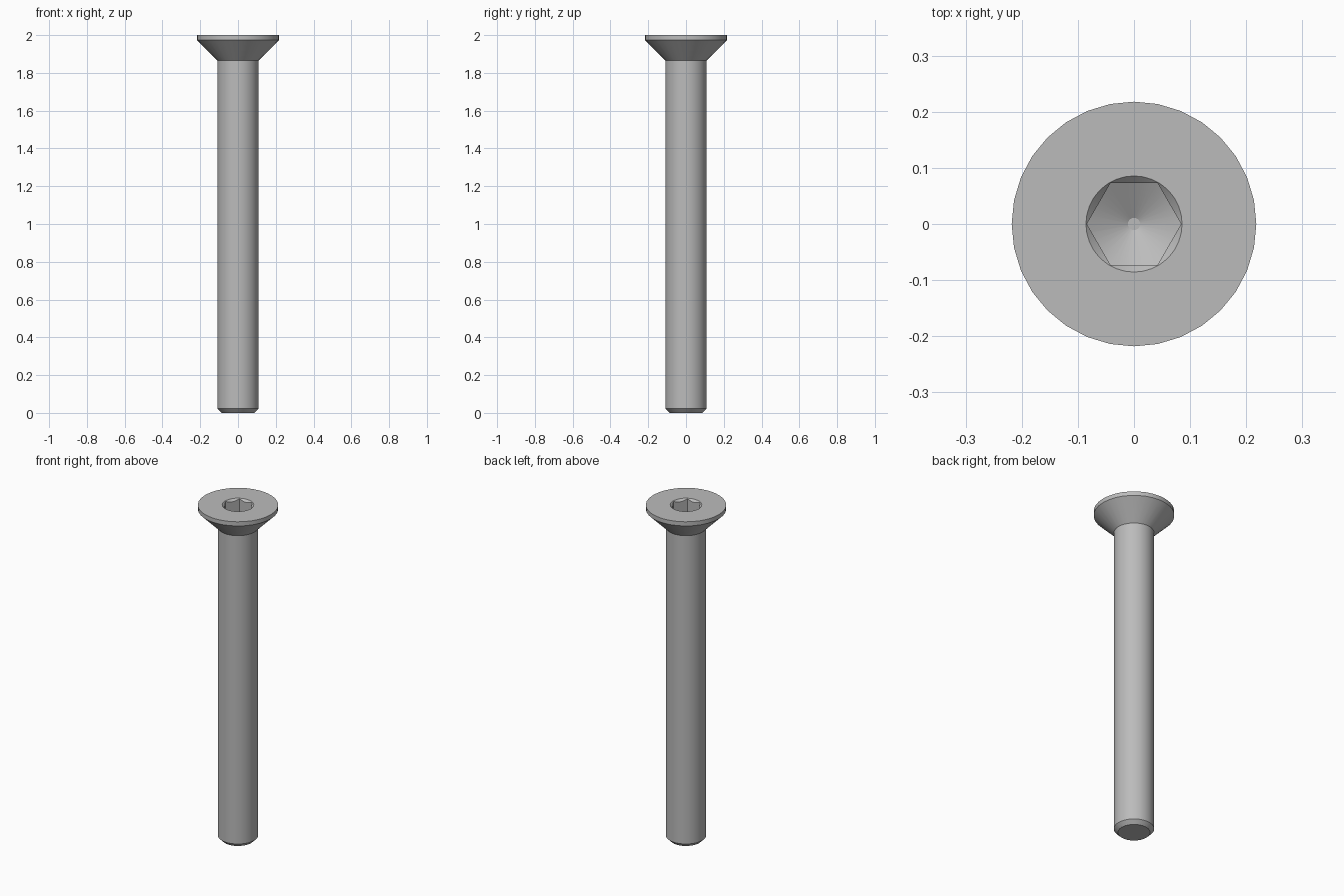
import bpy
import bmesh
from math import pi, radians
from mathutils import Matrix

cube = bpy.data.objects.get("Cube")
if cube:
    bpy.data.objects.remove(cube, do_unlink=True)

steel = bpy.data.materials.new("grey steel")
steel.use_nodes = True
GREY = (0.5, 0.5, 0.5, 1.0)
steel.diffuse_color = GREY
steel.node_tree.nodes["Principled BSDF"].inputs["Base Color"].default_value = GREY


def lathe(name, profile, sides):
    """Closed solid of revolution from (radius, height) points, bottom to top."""
    bm = bmesh.new()
    rings = []
    for radius, height in profile:
        rings.append([bm.verts.new(Matrix.Rotation(2 * pi * i / sides, 3, 'Z')
                                   @ Matrix.Translation((radius, 0, height)).translation)
                      for i in range(sides)])
    for low, high in zip(rings, rings[1:]):
        for i in range(sides):
            j = (i + 1) % sides
            bm.faces.new((low[i], low[j], high[j], high[i]))
    bm.faces.new(reversed(rings[0]))
    bm.faces.new(rings[-1])
    mesh = bpy.data.meshes.new(name)
    bm.to_mesh(mesh)
    bm.free()
    mesh.materials.append(steel)
    obj = bpy.data.objects.new(name, mesh)
    bpy.context.collection.objects.link(obj)
    return obj


def combine(obj, cutter, operation):
    """Apply a boolean and discard the cutter."""
    mod = obj.modifiers.new("cut", 'BOOLEAN')
    mod.operation = operation
    mod.solver = 'EXACT'
    mod.object = cutter
    bpy.context.view_layer.objects.active = obj
    bpy.ops.object.modifier_apply(modifier=mod.name)
    bpy.data.objects.remove(cutter, do_unlink=True)


# Shank with chamfered tip, countersunk head and thin rim
bolt = lathe("countersunk_bolt", [(0.087, 0), (0.109, 0.022), (0.109, 1.866),
                                  (0.218, 1.975), (0.218, 2)], 32)

# Hex socket with a conical drilled floor
socket = lathe("socket_cutter", [(0.084, 1.8), (0.084, 2.1)], 6)
drill = lathe("drill_cutter", [(0.011, 1.868), (0.1, 1.919), (0.1, 2.2)], 32)
combine(socket, drill, 'INTERSECT')
combine(bolt, socket, 'DIFFERENCE')

# Round chamfer at the socket mouth
chamfer = lathe("chamfer_cutter", [(0.0557, 1.97), (0.0957, 2.01)], 32)
combine(bolt, chamfer, 'DIFFERENCE')

# Smooth round walls, crisp edges
bpy.ops.object.select_all(action='DESELECT')
bolt.select_set(True)
bpy.context.view_layer.objects.active = bolt
bpy.ops.object.shade_smooth_by_angle(angle=radians(25))
